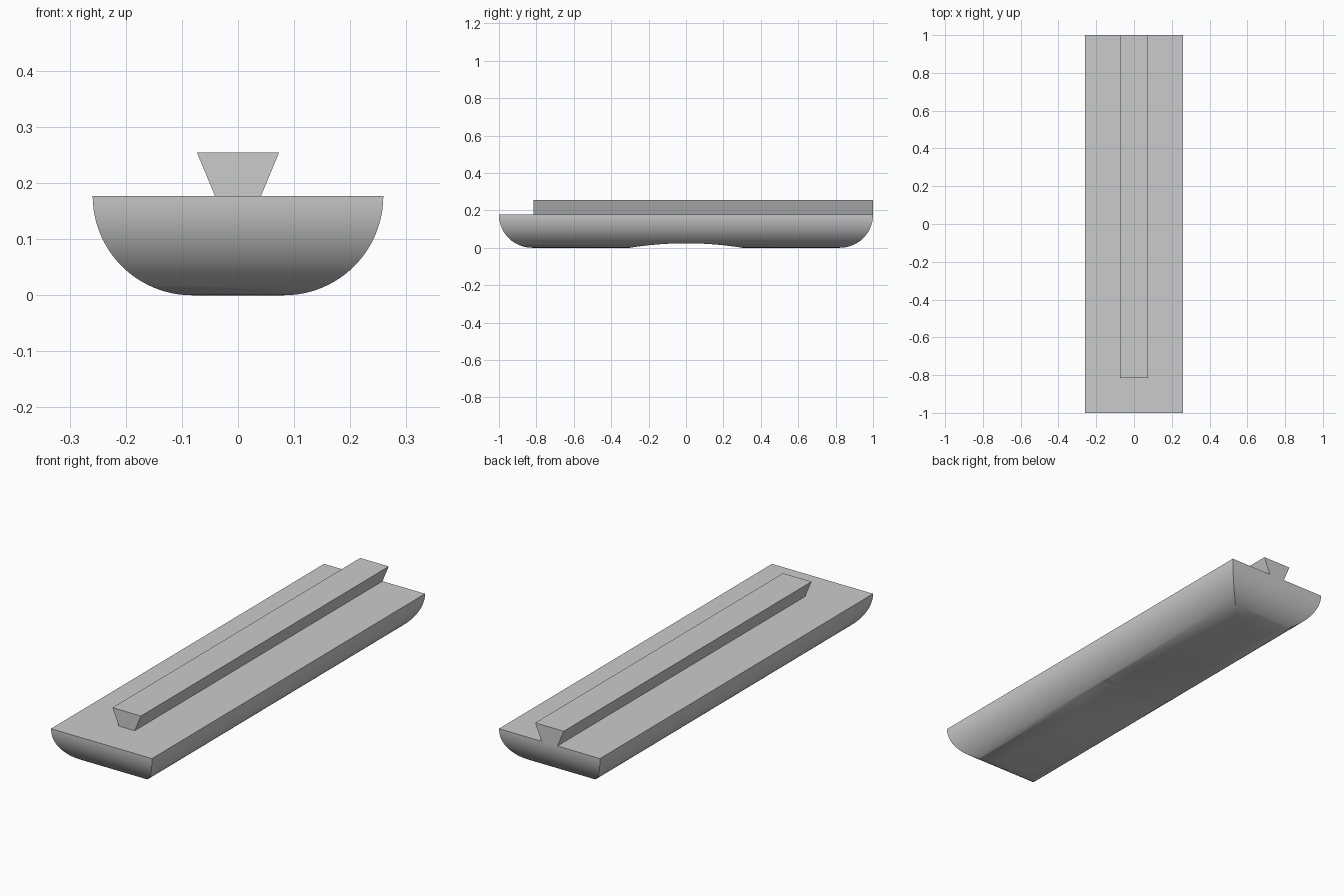
import bpy, bmesh, math

if "Cube" in bpy.data.objects:
    bpy.data.objects.remove(bpy.data.objects["Cube"])

HALF_W, HALF_L, DEPTH = 0.259, 1.0, 0.177


def loft(name, rings):
    """Join equal-length rings of points into a capped solid."""
    bm = bmesh.new()
    loops = [[bm.verts.new(p) for p in ring] for ring in rings]
    n = len(loops[0])
    for a, b in zip(loops, loops[1:]):
        for i in range(n):
            bm.faces.new((a[i], a[(i + 1) % n], b[(i + 1) % n], b[i]))
    bm.faces.new(loops[0][::-1])
    bm.faces.new(loops[-1])
    bmesh.ops.recalc_face_normals(bm, faces=bm.faces)
    mesh = bpy.data.meshes.new(name)
    bm.to_mesh(mesh)
    bm.free()
    obj = bpy.data.objects.new(name, mesh)
    bpy.context.collection.objects.link(obj)
    return obj


# Body: rectangle whose four sides curve inward to the flat underside
rings = []
STEPS = 24
for i in range(STEPS + 1):
    t = math.pi / 2 * i / STEPS
    inset = DEPTH * (1 - math.cos(t))
    z = DEPTH * (1 - math.sin(t))
    w, l = HALF_W - inset, HALF_L - inset
    rings.append([(-w, -l, z), (w, -l, z), (w, l, z), (-w, l, z)])
body = loft("body", rings)

# Shallow arch hollowed across the middle of the underside
rise, half_span = 0.024, 0.30
radius = (half_span ** 2 + rise ** 2) / (2 * rise)
bpy.ops.mesh.primitive_cylinder_add(
    vertices=300, radius=radius, depth=1.0,
    location=(0, 0, rise - radius), rotation=(0, math.pi / 2, 0))
cutter = bpy.context.object
cutter.name = "arch_cutter"
cutter.hide_render = True
bpy.context.view_layer.objects.active = body
mod = body.modifiers.new("arch", 'BOOLEAN')
mod.operation, mod.solver, mod.object = 'DIFFERENCE', 'EXACT', cutter
bpy.ops.object.modifier_apply(modifier=mod.name)
bpy.data.objects.remove(cutter)

bpy.ops.object.select_all(action='DESELECT')
body.select_set(True)
bpy.ops.object.shade_smooth_by_angle(angle=math.radians(30))

# Dovetail rail on top, flush with the back end
profile = [(-0.041, DEPTH), (0.041, DEPTH), (0.073, 0.254), (-0.073, 0.254)]
loft("dovetail_rail", [[(x, y, z) for x, z in profile] for y in (-0.815, 1.0)])
